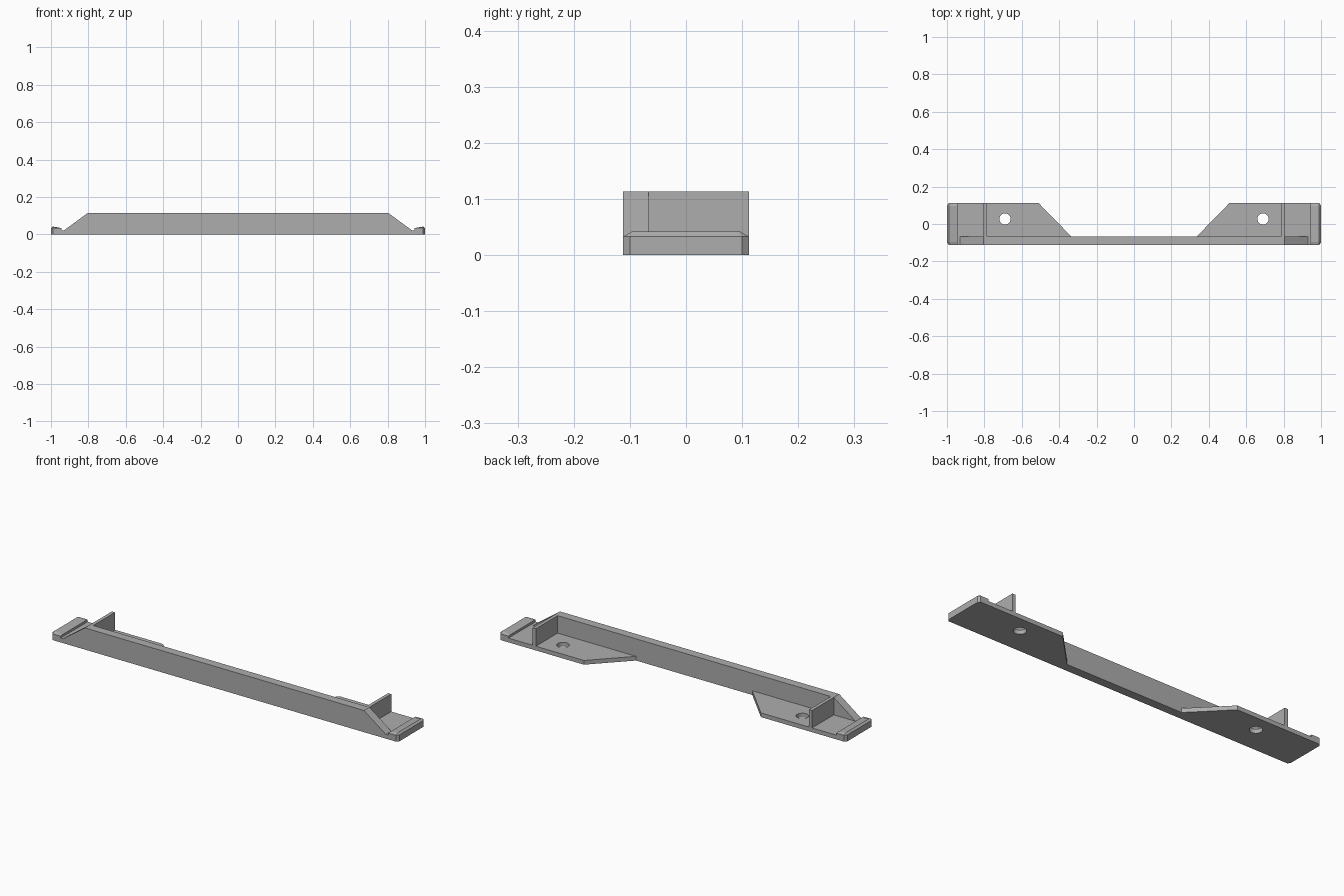
import bpy
import bmesh
from mathutils import Vector

cube = bpy.data.objects.get("Cube")
if cube:
    bpy.data.objects.remove(cube, do_unlink=True)

HALF_DEPTH = 0.112
WALL_BACK = -0.067
PLATE_TOP = 0.022
HEIGHT = 0.113

grey = bpy.data.materials.new("grey plastic")
grey.use_nodes = True
grey.diffuse_color = (0.42, 0.42, 0.42, 1)
grey.node_tree.nodes["Principled BSDF"].inputs["Base Color"].default_value = (0.42, 0.42, 0.42, 1)


def extrude(name, outline, offset):
    """Closed outline of 3D points swept along an offset."""
    bm = bmesh.new()
    face = bm.faces.new([bm.verts.new(p) for p in outline])
    swept = bmesh.ops.extrude_face_region(bm, geom=[face])["geom"]
    verts = [v for v in swept if isinstance(v, bmesh.types.BMVert)]
    bmesh.ops.translate(bm, verts=verts, vec=Vector(offset))
    bmesh.ops.recalc_face_normals(bm, faces=bm.faces)
    mesh = bpy.data.meshes.new(name)
    bm.to_mesh(mesh)
    bm.free()
    mesh.materials.append(grey)
    obj = bpy.data.objects.new(name, mesh)
    bpy.context.collection.objects.link(obj)
    return obj


def cut(obj, cutter):
    cutter.hide_render = True
    cutter.hide_set(True)
    cutter.display_type = 'WIRE'
    mod = obj.modifiers.new("cut", 'BOOLEAN')
    mod.operation = 'DIFFERENCE'
    mod.solver = 'EXACT'
    mod.object = cutter


# Long front wall with sloping ends
wall = [(-0.93, 0), (0.93, 0), (0.93, PLATE_TOP), (0.805, HEIGHT), (-0.805, HEIGHT), (-0.93, PLATE_TOP)]
extrude("front_wall", [(x, -HALF_DEPTH, z) for x, z in wall], (0, WALL_BACK + HALF_DEPTH, 0))

for side, s in (("left", 1), ("right", -1)):
    # Mounting plate with a slanted inner edge and clipped outer corners
    plate = [(0.335, WALL_BACK), (0.51, HALF_DEPTH), (0.99, HALF_DEPTH), (1, 0.1),
             (1, -0.1), (0.99, -HALF_DEPTH), (0.335, -HALF_DEPTH)]
    base = extrude(side + "_plate", [(s * x, y, 0) for x, y in plate], (0, 0, PLATE_TOP))

    # Screw hole
    bpy.ops.mesh.primitive_cylinder_add(vertices=32, radius=0.03, depth=0.2, location=(s * 0.69, 0.027, 0))
    hole = bpy.context.object
    hole.name = side + "_hole_cutter"
    cut(base, hole)

    # Upright cross rib
    rib = [(0.787, WALL_BACK), (0.805, WALL_BACK), (0.805, HALF_DEPTH), (0.787, HALF_DEPTH)]
    extrude(side + "_rib", [(s * x, y, PLATE_TOP) for x, y in rib], (0, 0, HEIGHT - PLATE_TOP))

    # Raised end lip, bevelled toward its outer corners
    lip = [(0.945, -HALF_DEPTH), (0.99, -HALF_DEPTH), (1, -0.1), (1, 0.1), (0.99, HALF_DEPTH), (0.945, HALF_DEPTH)]
    end = extrude(side + "_lip", [(s * x, y, PLATE_TOP) for x, y in lip], (0, 0, 0.011))
    bm = bmesh.new()
    bm.from_mesh(end.data)
    top = max(bm.faces, key=lambda f: f.calc_center_median().z)
    crown = bmesh.ops.extrude_face_region(bm, geom=[top])["geom"]
    bmesh.ops.delete(bm, geom=[top], context='FACES_ONLY')
    for v in crown:
        if isinstance(v, bmesh.types.BMVert):
            outer = abs(v.co.x) > 0.95
            v.co.x = s * (0.99 if outer else 0.945)
            v.co.y *= 0.86 if abs(v.co.y) > 0.105 else 0.94
            v.co.z = 0.042 if outer else 0.034
    bmesh.ops.remove_doubles(bm, verts=bm.verts, dist=0.0001)
    bmesh.ops.recalc_face_normals(bm, faces=bm.faces)
    bm.to_mesh(end.data)
    bm.free()
